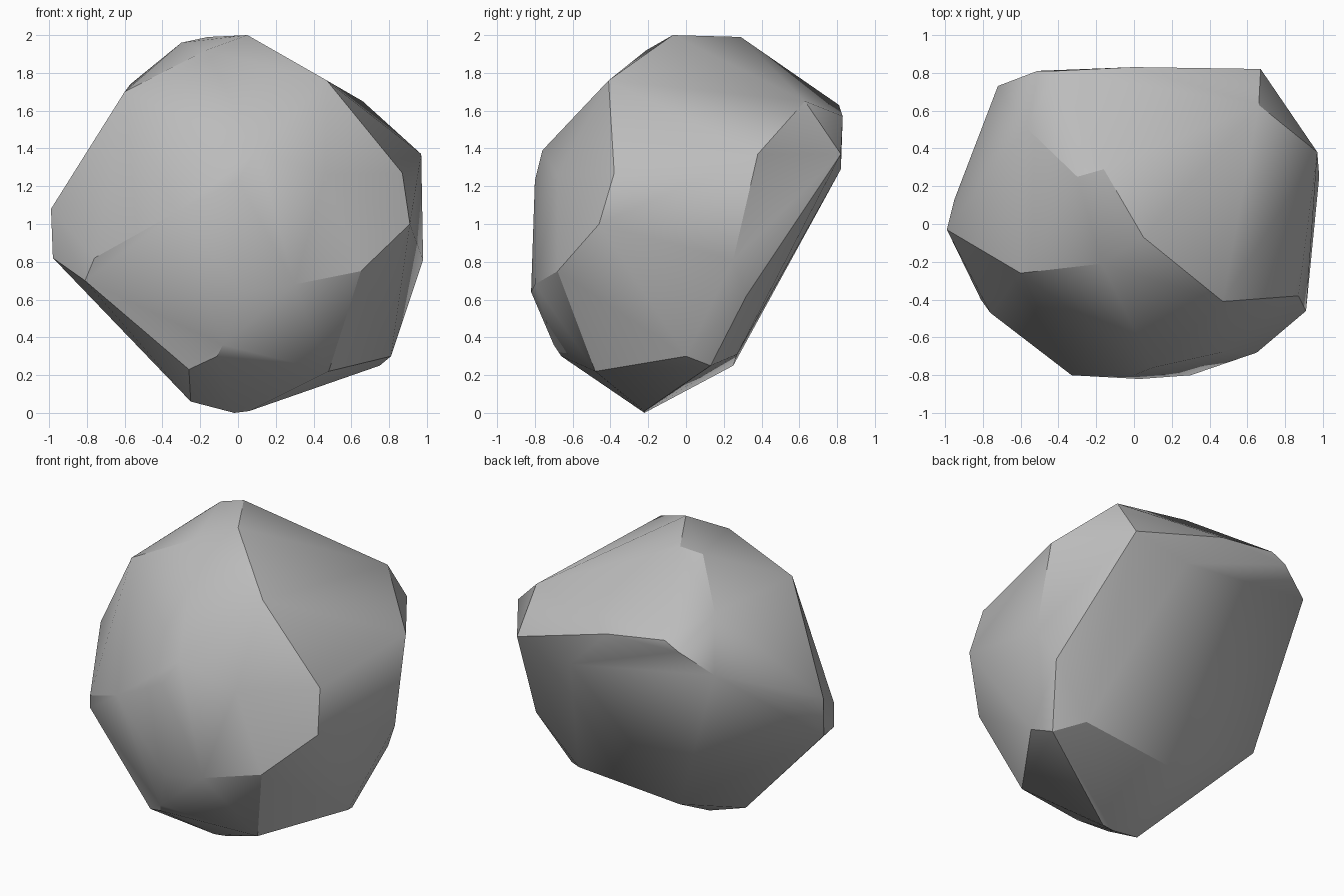
import bpy
import bmesh
import math

default_cube = bpy.data.objects.get("Cube")
if default_cube:
    bpy.data.objects.remove(default_cube, do_unlink=True)


def make_material(name, colour):
    material = bpy.data.materials.new(name)
    material.use_nodes = True
    material.diffuse_color = colour
    shader = next(n for n in material.node_tree.nodes if n.type == "BSDF_PRINCIPLED")
    shader.inputs["Base Color"].default_value = colour
    shader.inputs["Roughness"].default_value = 0.9
    return material


def make_boulder(name, corner_groups, material):
    """Wrap a chiselled convex stone around the given corners."""
    bm = bmesh.new()
    for group in corner_groups:
        for corner in group:
            bm.verts.new(corner)
    hull = bmesh.ops.convex_hull(bm, input=bm.verts[:], use_existing_faces=False)
    # Corners that fall just inside the stone are dropped
    loose = {v for v in hull["geom_interior"] if isinstance(v, bmesh.types.BMVert)}
    loose.update(v for v in bm.verts if not v.link_faces)
    bmesh.ops.delete(bm, geom=list(loose), context="VERTS")
    bmesh.ops.recalc_face_normals(bm, faces=bm.faces[:])

    mesh = bpy.data.meshes.new(name)
    bm.to_mesh(mesh)
    bm.free()
    mesh.materials.append(material)
    stone = bpy.data.objects.new(name, mesh)
    bpy.context.collection.objects.link(stone)

    # Soft facets, crisp only along the strongest ridges
    bpy.ops.object.select_all(action="DESELECT")
    stone.select_set(True)
    bpy.context.view_layer.objects.active = stone
    bpy.ops.object.shade_smooth_by_angle(angle=math.radians(30))
    return stone


# Peak and the sloping shoulders around it
crown = [
    (.05, -.07, 2), (-.16, .29, 1.99), (-.3, .25, 1.96), (-.17, -.21, 1.92),
    (-.6, -.26, 1.7), (.47, -.41, 1.76), (-.57, .51, 1.74), (.66, .63, 1.65),
]
# Overhanging rim at the back
back_rim = [
    (.67, .82, 1.37), (0, .83, 1.57), (-.41, .81, 1.63),
    (-.51, .81, 1.58), (-.72, .73, 1.45), (.28, .82, 1.29),
]
# Widest corners on either side
flanks = [
    (-.95, .13, 1.09), (-.99, -.03, 1.08), (-.98, -.05, .82), (-.76, -.47, .82),
    (-.81, -.4, .7), (.97, .38, 1.37), (.98, .25, .81), (.88, .32, .62),
    (.91, -.46, 1), (.87, -.38, 1.27),
]
# Bulging front
front_bulge = [
    (-.33, -.8, 1.06), (.46, -.68, 1.26), (.1, -.76, 1.39), (0, -.8, 1.23),
    (.03, -.82, .64), (.3, -.8, .68), (.65, -.68, .75),
]
# Narrow foot and the chamfers leading down to it
foot = [
    (-.02, -.22, 0), (.06, -.22, .01), (-.25, -.27, .06), (-.13, .25, .25),
    (.81, 0, .3), (.75, .13, .25), (.6, .27, .31), (.48, -.48, .22),
    (-.26, -.55, .23), (-.11, -.66, .3), (-.08, -.7, .36),
]

stone_grey = make_material("stone grey", (.5, .5, .5, 1))
make_boulder("boulder", [crown, back_rim, flanks, front_bulge, foot], stone_grey)
